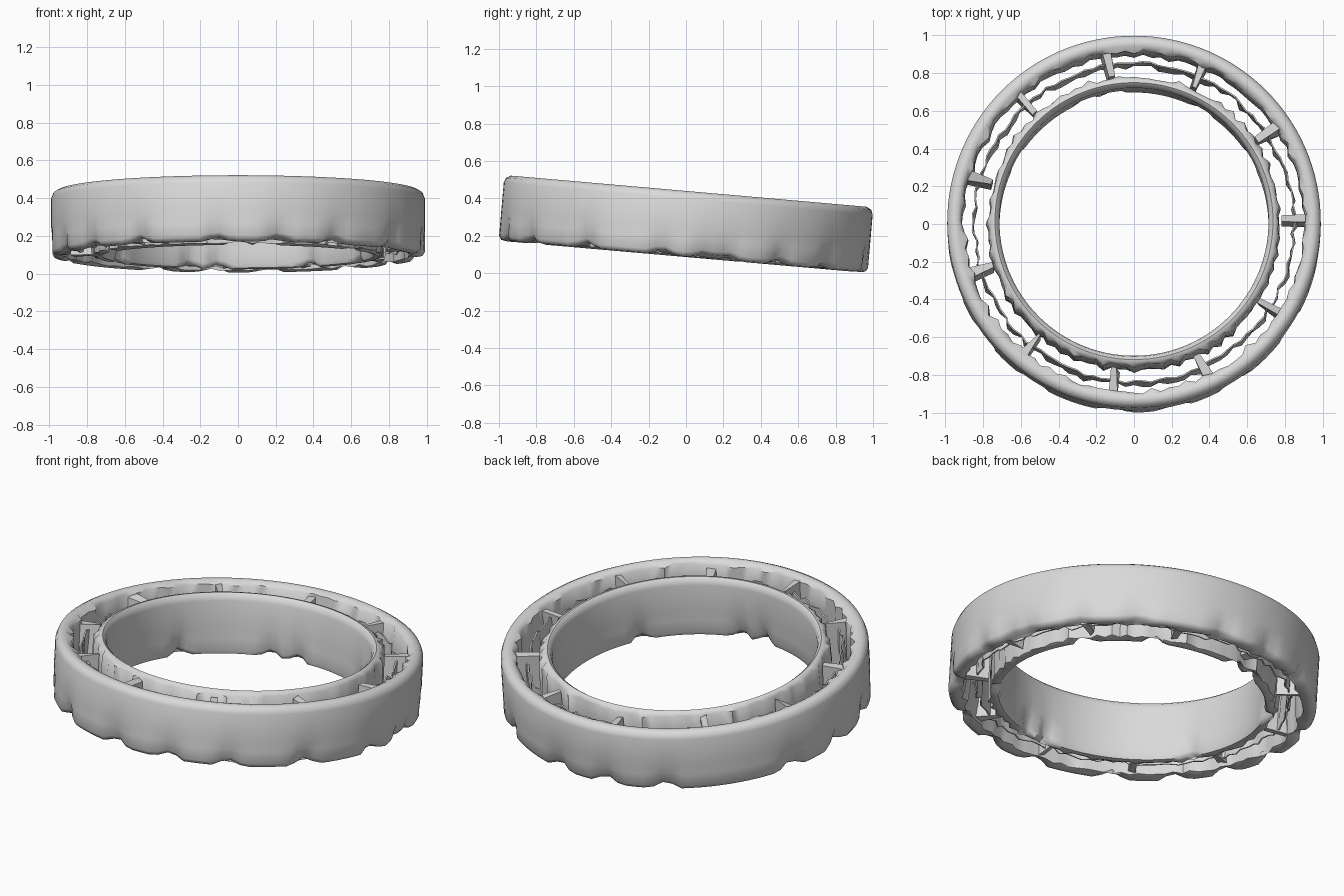
import bpy, bmesh, math, random
from mathutils import Matrix

random.seed(7)
cube = bpy.data.objects.get("Cube")
if cube:
    bpy.data.objects.remove(cube)

SEGMENTS = 120
HALF = 0.176                       # half the ring height
PLACE = Matrix.Translation((0, 0, 0.263)) @ Matrix.Rotation(math.radians(-5), 4, 'X')

grey = bpy.data.materials.new("plain grey")
grey.use_nodes = True
grey.diffuse_color = (0.7, 0.7, 0.7, 1)
grey.node_tree.nodes["Principled BSDF"].inputs["Base Color"].default_value = (0.7, 0.7, 0.7, 1)


def finish(bm, name, angle):
    """Turn a bmesh into a tilted, shaded object."""
    bmesh.ops.recalc_face_normals(bm, faces=bm.faces)
    bm.transform(PLACE)
    mesh = bpy.data.meshes.new(name)
    bm.to_mesh(mesh)
    bm.free()
    mesh.materials.append(grey)
    obj = bpy.data.objects.new(name, mesh)
    bpy.context.collection.objects.link(obj)
    bpy.ops.object.select_all(action='DESELECT')
    obj.select_set(True)
    bpy.context.view_layer.objects.active = obj
    bpy.ops.object.shade_smooth_by_angle(angle=math.radians(angle))
    return obj


def dent_at(degrees, dents):
    """Strength of the nearest dent, 0 to 1."""
    gaps = [abs((degrees - d + 180) % 360 - 180) for d in dents]
    return max([0] + [1 - g / 5 for g in gaps])


def ring(name, profile, rough, dents, side):
    """Sweep (radius, z) points; the last `rough` points make the uneven gap wall."""
    bm = bmesh.new()
    loops = []
    smooth_count = len(profile) - rough
    for s in range(SEGMENTS):
        degrees = 360 * s / SEGMENTS
        a = math.radians(degrees)
        wobble = random.uniform(-0.004, 0.026) if s % 2 == 0 else random.uniform(-0.004, 0.008)
        loop = []
        for i, (r, z) in enumerate(profile):
            if i >= smooth_count:
                r -= side * (wobble + random.uniform(-0.003, 0.003))
                z += random.uniform(-0.006, 0.006)
            elif z < -0.03:
                # dents fade out towards the middle of the wall
                d = dent_at(degrees, dents) * min(1, (-z - 0.03) / 0.13)
                r -= side * 0.035 * d
                z += 0.03 * d
            loop.append(bm.verts.new((r * math.cos(a), r * math.sin(a), z)))
        loops.append(loop)
    n = len(profile)
    for s in range(SEGMENTS):
        p, q = loops[s], loops[(s + 1) % SEGMENTS]
        for i in range(n):
            j = (i + 1) % n
            bm.faces.new((p[i], q[i], q[j], p[j]))
    return finish(bm, name, 50)


# Outer ring: rounded outside, uneven towards the gap
ring("outer_ring",
     [(0.945, -HALF), (0.978, -0.17), (0.99, -0.15), (0.99, -0.08), (0.99, -0.02),
      (0.99, 0.135), (0.98, 0.162), (0.955, HALF), (0.93, 0.173),
      (0.912, 0.155), (0.908, 0.05), (0.908, -0.06), (0.918, -0.165)],
     4, [7, 14, 32, 52, 80, 98, 118, 160, 180, 199, 217, 237, 263, 283, 302, 327, 353], 1)

# Inner ring: rounded inside, uneven towards the gap
ring("inner_ring",
     [(0.742, -HALF), (0.72, -0.17), (0.713, -0.15), (0.713, -0.08), (0.713, -0.02),
      (0.713, 0.135), (0.72, 0.162), (0.737, HALF), (0.752, 0.173),
      (0.764, 0.155), (0.768, 0.05), (0.768, -0.06), (0.762, -0.165)],
     4, [29, 59, 98, 110, 150, 205, 270, 281, 325], -1)

# Cage band: thin upright strip with a ragged top and bottom
bm = bmesh.new()
columns = []
for s in range(SEGMENTS):
    a = 2 * math.pi * s / SEGMENTS
    r = 0.842 + random.uniform(-0.008, 0.012)
    low, high = -0.15 + random.uniform(0, 0.03), 0.13 - random.uniform(0, 0.05)
    lean = random.uniform(-0.012, 0.012)
    columns.append([bm.verts.new((rr * math.cos(a), rr * math.sin(a), z))
                    for rr, z in ((r + lean, low), (r + lean + 0.008, low),
                                  (r + 0.008, high), (r, high))])
for s in range(SEGMENTS):
    p, q = columns[s], columns[(s + 1) % SEGMENTS]
    for i in range(4):
        j = (i + 1) % 4
        bm.faces.new((p[i], q[i], q[j], p[j]))
finish(bm, "cage_band", 40)

# Cage ribs: slightly twisted posts bridging the two rings
RIBS = 11
bm = bmesh.new()
for k in range(RIBS):
    a = 2 * math.pi * k / RIBS + math.radians(1)
    part = bmesh.ops.create_cube(bm, size=1)["verts"]
    height = random.uniform(0.27, 0.31)
    for v in part:
        flare = 1.6 if v.co.x > 0 else 1.0
        v.co.x = 0.852 + v.co.x * 0.14
        v.co.y = v.co.y * 0.028 * flare + random.uniform(-0.012, 0.012)
        v.co.z = v.co.z * height + random.uniform(-0.012, 0.012)
    bmesh.ops.rotate(bm, verts=part, cent=(0, 0, 0), matrix=Matrix.Rotation(a, 3, 'Z'))
finish(bm, "cage_ribs", 35)
